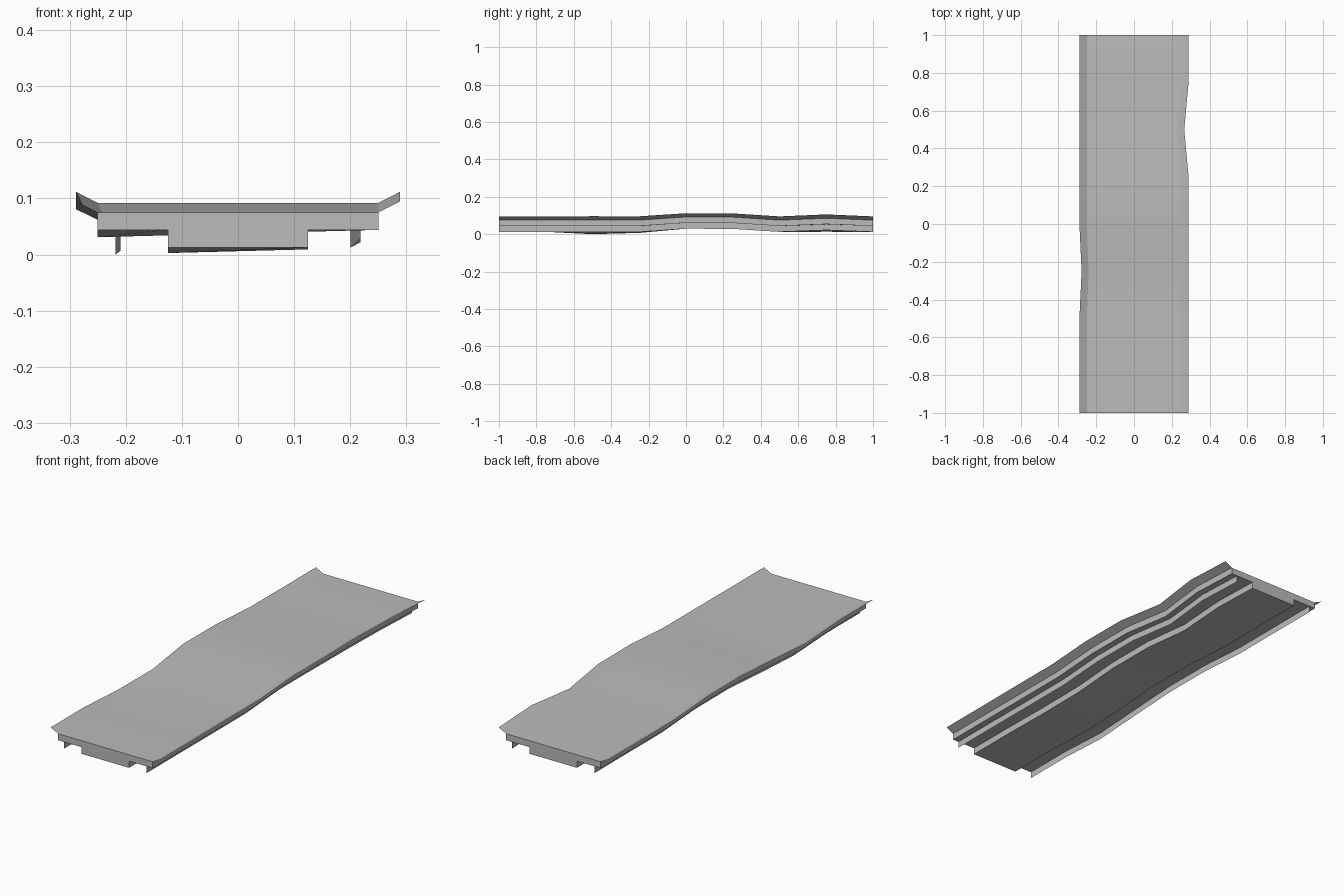
import bpy, bmesh

if "Cube" in bpy.data.objects:
    bpy.data.objects.remove(bpy.data.objects["Cube"])

grey = bpy.data.materials.new("deck_grey")
grey.use_nodes = True
colour = (0.5, 0.5, 0.5, 1)
grey.diffuse_color = colour
grey.node_tree.nodes["Principled BSDF"].inputs["Base Color"].default_value = colour

# Stations along the length: y, lift, roll dip on the right, roll rise on the left,
# width factor on the right (-x), width factor on the left (+x)
STATIONS = [
    (-1, 0, 0, 0, 1, 1),
    (-0.75, 0, 0, 0, 1, 1),
    (-0.5, 0, 0.026, 0, 1, 1),
    (-0.25, 0, 0.012, 0, 0.96, 1),
    (0, 0.017, 0, 0, 1, 1),
    (0.25, 0.016, 0, 0, 1, 1),
    (0.5, 0, 0, 0, 1, 0.92),
    (0.75, 0, 0, 0.02, 1, 1),
    (1, 0, 0, 0, 1, 1),
]


def warp(x, z, station):
    """Place a cross-section point at one station of the wavy deck."""
    y, lift, dip, rise, right, left = station
    height = z + lift - dip * (0.25 - x) + rise * (x + 0.25)
    return x * (left if x > 0 else right), y, height


def sweep(name, profile, closed=False):
    """Carry a profile in x and z along all stations; cap both ends if closed."""
    bm = bmesh.new()
    rows = [[bm.verts.new(warp(x, z, s)) for x, z in profile] for s in STATIONS]
    count = len(profile)
    for a, b in zip(rows, rows[1:]):
        for i in range(count if closed else count - 1):
            j = (i + 1) % count
            bm.faces.new((a[i], b[i], b[j], a[j]))
    if closed:
        bm.faces.new(rows[0])
        bm.faces.new(rows[-1][::-1])
        bmesh.ops.recalc_face_normals(bm, faces=bm.faces)
    mesh = bpy.data.meshes.new(name)
    bm.to_mesh(mesh)
    bm.free()
    mesh.materials.append(grey)
    part = bpy.data.objects.new(name, mesh)
    bpy.context.collection.objects.link(part)
    bpy.ops.object.select_all(action="DESELECT")
    part.select_set(True)
    bpy.context.view_layer.objects.active = part
    bpy.ops.object.shade_smooth_by_angle(angle=0.4)


# Deck slab with the deeper box girder beneath it
half = [(0.25, 0.075), (0.25, 0.044), (0.125, 0.044), (0.125, 0.0125)]
sweep("deck_and_girder", half + [(-x, z) for x, z in reversed(half)], closed=True)

# Flared edge lips and thin fins hanging under the shelves
for side, sign in (("left", 1), ("right", -1)):
    lip = [(0.25 * sign, 0.075), (0.289 * sign, 0.095)]
    fin = [(0.218 * sign, 0.044), (0.218 * sign, 0.0125)]
    sweep(side + "_lip", lip[::-sign])
    sweep(side + "_fin", fin)
